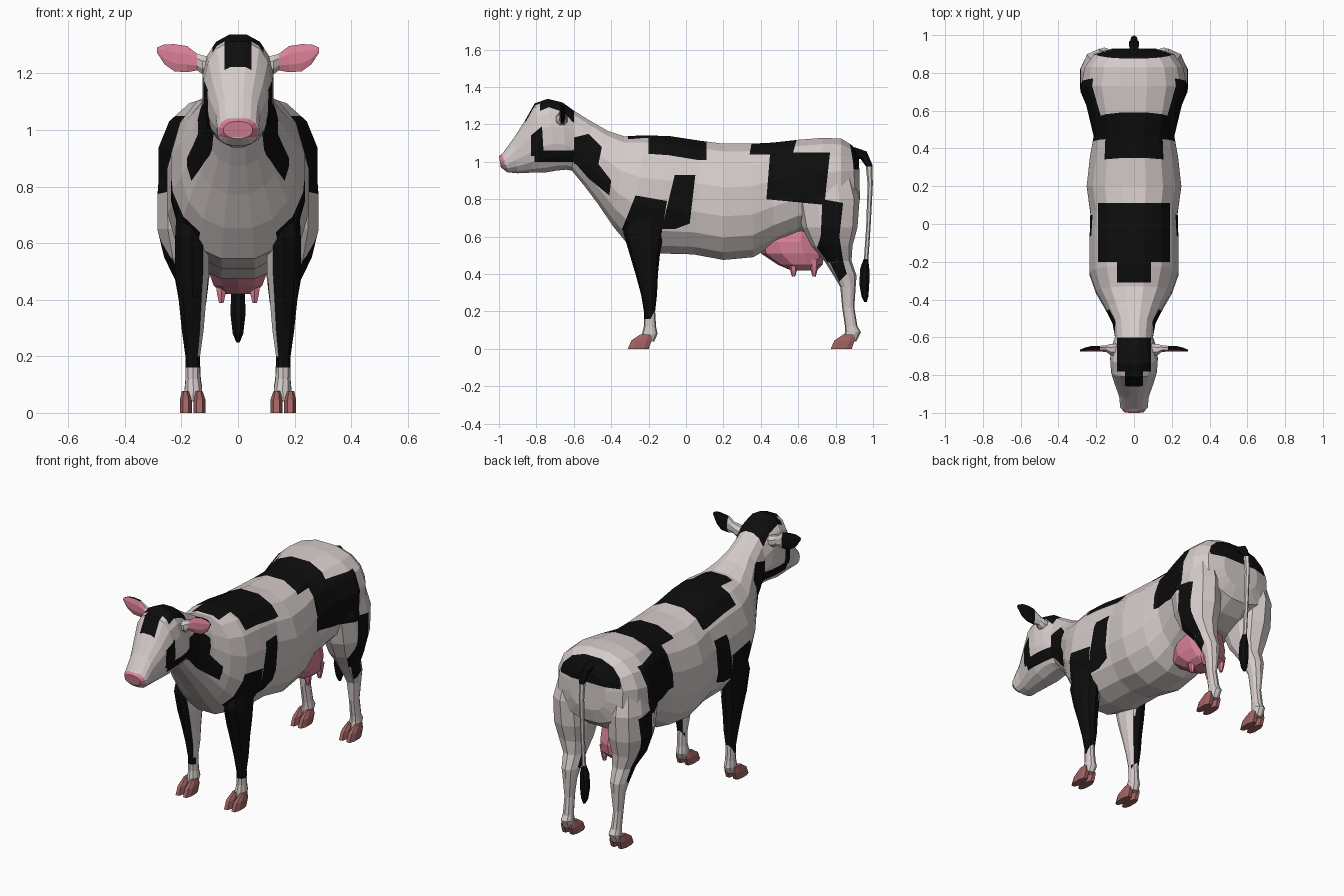
import bpy, bmesh, math
from mathutils import Vector

if "Cube" in bpy.data.objects:
    bpy.data.objects.remove(bpy.data.objects["Cube"])

WHITE, BLACK, PINK, HOOF = range(4)
MATS = []
for mat_name, col in (("cream_white", (0.66, 0.60, 0.585)), ("black", (0.004, 0.004, 0.004)),
                      ("pink", (0.70, 0.22, 0.31)), ("hoof_brown", (0.36, 0.125, 0.125))):
    m = bpy.data.materials.new(mat_name)
    m.diffuse_color = (*col, 1)
    m.use_nodes = True
    m.node_tree.nodes["Principled BSDF"].inputs["Base Color"].default_value = m.diffuse_color
    MATS.append(m)


def ring(c, u, v, n, power=1.0):
    """Closed cross-section around c with half axes u and v; power < 1 is boxier."""
    pts = []
    for i in range(n):
        a = 2 * math.pi * (i + 0.5) / n
        ca, sa = math.cos(a), math.sin(a)
        pts.append(Vector(c) + Vector(u) * math.copysign(abs(ca) ** power, ca)
                   + Vector(v) * math.copysign(abs(sa) ** power, sa))
    return pts


def loft(name, rings, mat=WHITE):
    """Skin a list of rings and cap both ends."""
    bm = bmesh.new()
    loops = [[bm.verts.new(p) for p in r] for r in rings]
    n = len(loops[0])
    for a, b in zip(loops, loops[1:]):
        for i in range(n):
            j = (i + 1) % n
            bm.faces.new((a[i], a[j], b[j], b[i]))
    bm.faces.new(loops[0])
    bm.faces.new(loops[-1])
    bmesh.ops.recalc_face_normals(bm, faces=bm.faces[:])
    for f in bm.faces:
        f.material_index = mat
    mesh = bpy.data.meshes.new(name)
    bm.to_mesh(mesh)
    bm.free()
    for m in MATS:
        mesh.materials.append(m)
    ob = bpy.data.objects.new(name, mesh)
    bpy.context.collection.objects.link(ob)
    return ob


def paint(ob, patches):
    """Cut convex patch outlines into the faces and colour what lies inside."""
    bm = bmesh.new()
    bm.from_mesh(ob.data)
    for (ax, ay), poly, mat, rule in patches:
        mid = [sum(p[k] for p in poly) / len(poly) for k in (0, 1)]
        lo = [min(p[k] for p in poly) for k in (0, 1)]
        hi = [max(p[k] for p in poly) for k in (0, 1)]
        planes = []
        for p, q in zip(poly, poly[1:] + poly[:1]):
            co, no = Vector((0, 0, 0)), Vector((0, 0, 0))
            co[ax], co[ay] = p
            no[ax], no[ay] = q[1] - p[1], p[0] - q[0]
            if no[ax] * (mid[0] - p[0]) + no[ay] * (mid[1] - p[1]) > 0:
                no = -no
            planes.append((co, no.normalized()))
        for co, no in planes:
            faces = [f for f in bm.faces if rule(f.calc_center_median()) and all(
                max(v.co[a] for v in f.verts) > lo[k] and min(v.co[a] for v in f.verts) < hi[k]
                for k, a in enumerate((ax, ay)))]
            geom = set(faces)
            for f in faces:
                geom.update(f.edges)
                geom.update(f.verts)
            if faces:
                bmesh.ops.bisect_plane(bm, geom=list(geom), dist=0.0005, plane_co=co, plane_no=no)
        for f in bm.faces:
            c = f.calc_center_median()
            if rule(c) and all((c - co).dot(no) < 0 for co, no in planes):
                f.material_index = mat
    bm.to_mesh(ob.data)
    bm.free()


SIDE, TOP = (1, 2), (0, 1)
anywhere = lambda c: True
outer = lambda c: abs(c.x) > 0.14
back = lambda c: c.z > 1.0
crown = lambda c: c.z > 1.2


def box(a0, a1, b0, b1):
    return [(a0, b0), (a1, b0), (a1, b1), (a0, b1)]


# flank patches shared by the body and the legs
hip_patch = (SIDE, [(.43, .80), (.74, .77), (.77, 1.05), (.45, 1.05)], BLACK, outer)
thigh_patches = [
    (SIDE, [(.73, .80), (.84, .78), (.82, .60), (.72, .60)], BLACK, outer),
    (SIDE, [(.72, .60), (.82, .60), (.84, .47), (.76, .46), (.70, .54)], BLACK, outer),
    (SIDE, [(.77, .46), (.84, .47), (.86, .40), (.82, .36)], BLACK, anywhere)]
shoulder_patches = [
    (SIDE, [(-.35, .62), (-.27, .82), (-.04, .78), (-.13, .62), (-.15, .50), (-.31, .50)],
     BLACK, outer),
    (SIDE, [(-.06, .93), (.05, .93), (.02, .67), (-.06, .64), (-.13, .64)], BLACK, outer)]

# body, neck and head: top y z, bottom y z, half width
SECTIONS = [
    (-1.0, 1.03, -.99, .97, .052), (-.98, 1.047, -.955, .943, .074),
    (-.92, 1.13, -.90, .937, .080), (-.86, 1.225, -.82, .94, .105),
    (-.81, 1.315, -.75, .94, .123), (-.74, 1.34, -.69, .95, .128),
    (-.66, 1.32, -.64, .955, .12), (-.59, 1.27, -.61, .95, .102),
    (-.50, 1.215, -.545, .87, .115), (-.42, 1.17, -.47, .77, .155),
    (-.33, 1.14, -.39, .65, .205), (-.22, 1.147, -.30, .54, .24),
    (-.08, 1.142, -.15, .505, .24), (.08, 1.117, .04, .50, .235),
    (.20, 1.102, .20, .47, .255), (.35, 1.102, .36, .485, .237),
    (.46, 1.107, .47, .55, .217), (.60, 1.122, .60, .61, .25),
    (.73, 1.132, .73, .62, .285), (.83, 1.128, .83, .66, .265),
    (.89, 1.09, .91, .72, .215), (.925, 1.02, .93, .80, .12)]
body = loft("body_and_head", [
    ring((0, (yt + yb) / 2, (zt + zb) / 2), (w, 0, 0), (0, (yt - yb) / 2, (zt - zb) / 2), 16, 0.86)
    for yt, zt, yb, zb, w in SECTIONS])
paint(body, [
    # back saddle patches
    (TOP, box(-.19, .19, -.20, .11), BLACK, back),
    (TOP, box(-.09, .09, -.31, -.20), BLACK, back),
    (SIDE, [(.34, 1.04), (.57, 1.04), (.60, 1.15), (.36, 1.15)], BLACK, anywhere),
    hip_patch, *thigh_patches, *shoulder_patches,
    # rump
    (SIDE, [(.87, 1.13), (.90, .96), (1.0, .96), (1.0, 1.13)], BLACK, anywhere),
    # neck
    (SIDE, [(-.60, 1.13), (-.52, 1.15), (-.45, 1.08), (-.47, .98), (-.60, .99)], BLACK, anywhere),
    (SIDE, [(-.59, .99), (-.47, .99), (-.40, .90), (-.41, .82), (-.52, .91)], BLACK,
     lambda c: abs(c.x) > 0.05),
    # cheek
    (SIDE, [(-.83, 1.03), (-.83, 1.14), (-.77, 1.19), (-.76, 1.03)], BLACK,
     lambda c: abs(c.x) > 0.06),
    (SIDE, box(-.81, -.59, 1.0, 1.06), BLACK, lambda c: abs(c.x) > 0.06),
    # crown and forehead
    (TOP, box(-.09, .09, -.78, -.60), BLACK, crown),
    (TOP, box(-.048, .048, -.86, -.77), BLACK, crown),
    # nose
    (SIDE, [(-1.05, .972), (-1.05, 1.05), (-.982, 1.04), (-.968, .975)], PINK, anywhere)])


def column(name, rows, n, mat=WHITE, sx=1, power=0.9):
    """Loft upward sections given as z, y0, y1, x0, x1."""
    return loft(name, [ring((sx * (x0 + x1) / 2, (y0 + y1) / 2, z), ((x1 - x0) / 2, 0, 0),
                            (0, (y1 - y0) / 2, 0), n, power) for z, y0, y1, x0, x1 in rows], mat)


FRONT_LEG = [(.80, -.29, -.10, .10, .215), (.62, -.335, -.12, .10, .225),
             (.50, -.30, -.14, .10, .225), (.40, -.27, -.15, .11, .212),
             (.29, -.24, -.155, .12, .20), (.20, -.225, -.165, .133, .187),
             (.12, -.225, -.16, .132, .186), (.08, -.235, -.152, .125, .19),
             (.04, -.24, -.17, .13, .19)]
HIND_LEG = [(.97, .64, .88, .10, .25), (.80, .59, .928, .08, .288), (.65, .62, .917, .07, .29),
            (.55, .67, .89, .085, .265), (.47, .74, .885, .10, .225), (.39, .79, .912, .11, .21),
            (.33, .825, .907, .12, .20), (.22, .835, .90, .135, .187), (.12, .85, .917, .13, .187),
            (.09, .85, .935, .125, .19), (.04, .84, .91, .13, .19)]
for sx, side in ((1, "right"), (-1, "left")):
    # legs
    leg = column("front_leg_" + side, FRONT_LEG, 10, sx=sx)
    paint(leg, shoulder_patches + [
        (SIDE, [(-.5, .7), (0, .7), (-.13, .28), (-.19, .16), (-.3, .16)], BLACK,
         lambda c: abs(c.x) > 0.135)])
    leg = column("hind_leg_" + side, HIND_LEG, 10, sx=sx)
    paint(leg, [hip_patch] + thigh_patches)

    # cloven hooves
    for part, dy in (("front", 0), ("hind", 1.085)):
        for claw, x0, x1 in (("inner", .113, .158), ("outer", .162, .207)):
            column(f"{part}_hoof_{claw}_{side}",
                   [(.078, dy - .245, dy - .185, x0 + .012, x1 - .008),
                    (.045, dy - .295, dy - .18, x0, x1),
                    (0, dy - .315, dy - .195, x0, x1)], 8, HOOF, sx, 0.8)

    # ear: x, z centre, half height, half thickness
    ear = loft("ear_" + side, [
        ring((sx * x, y, z), (0, t, 0), (0, 0, h), 8)
        for x, y, z, h, t in ((.09, -.665, 1.225, .034, .034), (.125, -.665, 1.23, .036, .032),
                              (.145, -.66, 1.24, .032, .020), (.18, -.66, 1.25, .05, .016),
                              (.225, -.66, 1.255, .052, .015), (.26, -.665, 1.267, .038, .011),
                              (.286, -.67, 1.282, .010, .005))])
    for f in ear.data.polygons:
        if abs(f.center.x) > 0.135 and f.normal.y < -0.1:
            f.material_index = PINK
        elif abs(f.center.x) > 0.19:
            f.material_index = BLACK

    # teats
    for spot, y in (("front", .575), ("rear", .685)):
        column(f"teat_{spot}_{side}", [(.48, y - .028, y + .028, .03, .085),
                                       (.42, y - .018, y + .018, .042, .076),
                                       (.388, y - .009, y + .009, .05, .068)], 6, PINK, sx)

# udder
column("udder", [(.70, .47, .70, -.09, .09), (.57, .385, .725, -.115, .115),
                 (.51, .40, .74, -.112, .112), (.45, .49, .73, -.09, .09),
                 (.42, .56, .70, -.055, .055)], 10, PINK)


def tube(name, path, n, mat=WHITE):
    """Loft round sections along a path of y, z, radius."""
    rings = []
    for i, (y, z, r) in enumerate(path):
        a, b = path[max(i - 1, 0)], path[min(i + 1, len(path) - 1)]
        d = Vector((0, b[0] - a[0], b[1] - a[1])).normalized()
        rings.append(ring((0, y, z), (r, 0, 0), (0, -d.z * r, d.y * r), n))
    return loft(name, rings, mat)


# tail and tuft
tail = tube("tail", [(.89, 1.05, .03), (.95, 1.035, .026), (.979, .98, .018), (.985, .88, .014),
                     (.975, .65, .012), (.962, .46, .012)], 6)
paint(tail, [(SIDE, box(.8, 1.1, .975, 1.2), BLACK, anywhere)])
tube("tail_tuft", [(.962, .48, .013), (.956, .43, .026), (.953, .35, .029), (.957, .28, .02),
                   (.96, .25, .007)], 8, BLACK)
